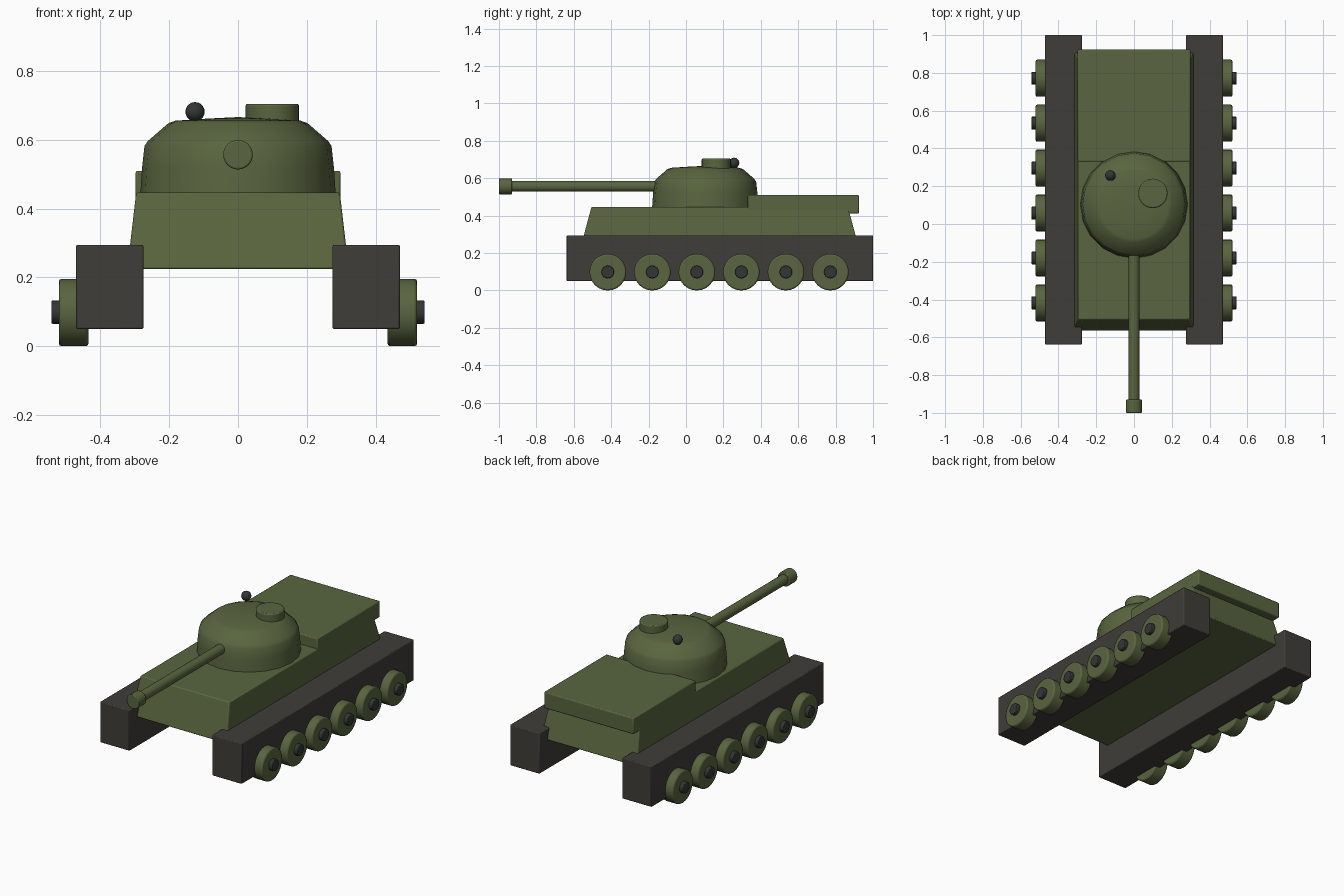
import bpy
import bmesh
from math import radians, pi, cos, sin

cube = bpy.data.objects.get("Cube")
if cube:
    bpy.data.objects.remove(cube, do_unlink=True)


def make_material(name, rgb):
    mat = bpy.data.materials.new(name)
    mat.use_nodes = True
    color = (*rgb, 1)
    mat.diffuse_color = color
    bsdf = next(n for n in mat.node_tree.nodes if n.type == 'BSDF_PRINCIPLED')
    bsdf.inputs["Base Color"].default_value = color
    return mat


GREEN = make_material("olive green", (0.1, 0.13, 0.05))
TRACK = make_material("track grey", (0.05, 0.047, 0.041))
DARK = make_material("dark metal", (0.035, 0.036, 0.036))


def finish(obj, name, mat, bevel=0.0, angle=35):
    obj.name = name
    obj.data.materials.append(mat)
    bpy.ops.object.select_all(action='DESELECT')
    obj.select_set(True)
    bpy.context.view_layer.objects.active = obj
    bpy.ops.object.shade_smooth_by_angle(angle=radians(angle))
    if bevel:
        mod = obj.modifiers.new("edge_bevel", 'BEVEL')
        mod.width = bevel
        mod.segments = 2
        mod.limit_method = 'ANGLE'
        mod.angle_limit = radians(40)
    return obj


def box(name, low, high, mat, bevel=0.006, taper=1.0):
    """Box between two corners; taper scales its top face."""
    bpy.ops.mesh.primitive_cube_add(size=1)
    obj = bpy.context.object
    for v in obj.data.vertices:
        grow = taper if v.co.z > 0 else 1
        for i in range(3):
            half = v.co[i] * (grow if i < 2 else 1)
            v.co[i] = (low[i] + high[i]) / 2 + half * (high[i] - low[i])
    return finish(obj, name, mat, bevel)


def cylinder(name, center, radius, length, axis, mat, bevel=0.0, sides=24):
    turn = {'x': (0, pi / 2, 0), 'y': (pi / 2, 0, 0), 'z': (0, 0, 0)}[axis]
    bpy.ops.mesh.primitive_cylinder_add(vertices=sides, radius=radius, depth=length,
                                        location=center, rotation=turn)
    return finish(bpy.context.object, name, mat, bevel)


def lathe(name, profile, center, sides, mat):
    """Turn a radius/height profile around z, capped at both ends."""
    bm = bmesh.new()
    rings = [[bm.verts.new((r * cos(2 * pi * i / sides), r * sin(2 * pi * i / sides), z))
              for i in range(sides)] for r, z in profile]
    for a, b in zip(rings, rings[1:]):
        for i in range(sides):
            j = (i + 1) % sides
            bm.faces.new((a[i], a[j], b[j], b[i]))
    bm.faces.new(rings[0][::-1])
    bm.faces.new(rings[-1])
    mesh = bpy.data.meshes.new(name)
    bm.to_mesh(mesh)
    bm.free()
    obj = bpy.data.objects.new(name, mesh)
    obj.location = center
    bpy.context.collection.objects.link(obj)
    return finish(obj, name, mat, angle=50)


# Hull and raised engine deck
box("hull", (-0.322, -0.565, 0.225), (0.322, 0.925, 0.447), GREEN, taper=0.92)
box("engine_deck", (-0.298, 0.33, 0.412), (0.298, 0.925, 0.51), GREEN)

# Turret with hatch and periscope ball
turret_profile = [(0.284, 0.445), (0.279, 0.52), (0.272, 0.582), (0.262, 0.597),
                  (0.202, 0.649), (0.182, 0.656), (0.09, 0.662), (0.01, 0.666)]
lathe("turret", turret_profile, (0, 0.103, 0), 20, GREEN)
cylinder("hatch", (0.1, 0.162, 0.672), 0.078, 0.066, 'z', GREEN, 0.006)
bpy.ops.mesh.primitive_uv_sphere_add(segments=16, ring_count=10, radius=0.028,
                                     location=(-0.125, 0.257, 0.682))
finish(bpy.context.object, "periscope_ball", DARK)

# Gun
cylinder("gun_barrel", (0, -0.51, 0.557), 0.029, 0.9, 'y', GREEN)
cylinder("muzzle", (0, -0.965, 0.557), 0.043, 0.07, 'y', GREEN, 0.005)

# Running gear on both sides
for side, label in ((1, "left"), (-1, "right")):
    inner, outer = sorted((side * 0.275, side * 0.471))
    box(f"{label}_track", (inner, -0.638, 0.05), (outer, 1.0, 0.295), TRACK, 0.005)
    for n in range(6):
        y = -0.418 + n * 0.238
        cylinder(f"{label}_wheel_{n + 1}", (side * 0.478, y, 0.098), 0.098, 0.086,
                 'x', GREEN, 0.008)
        cylinder(f"{label}_hub_{n + 1}", (side * 0.518, y, 0.099), 0.034, 0.05,
                 'x', DARK, 0.004, 16)
